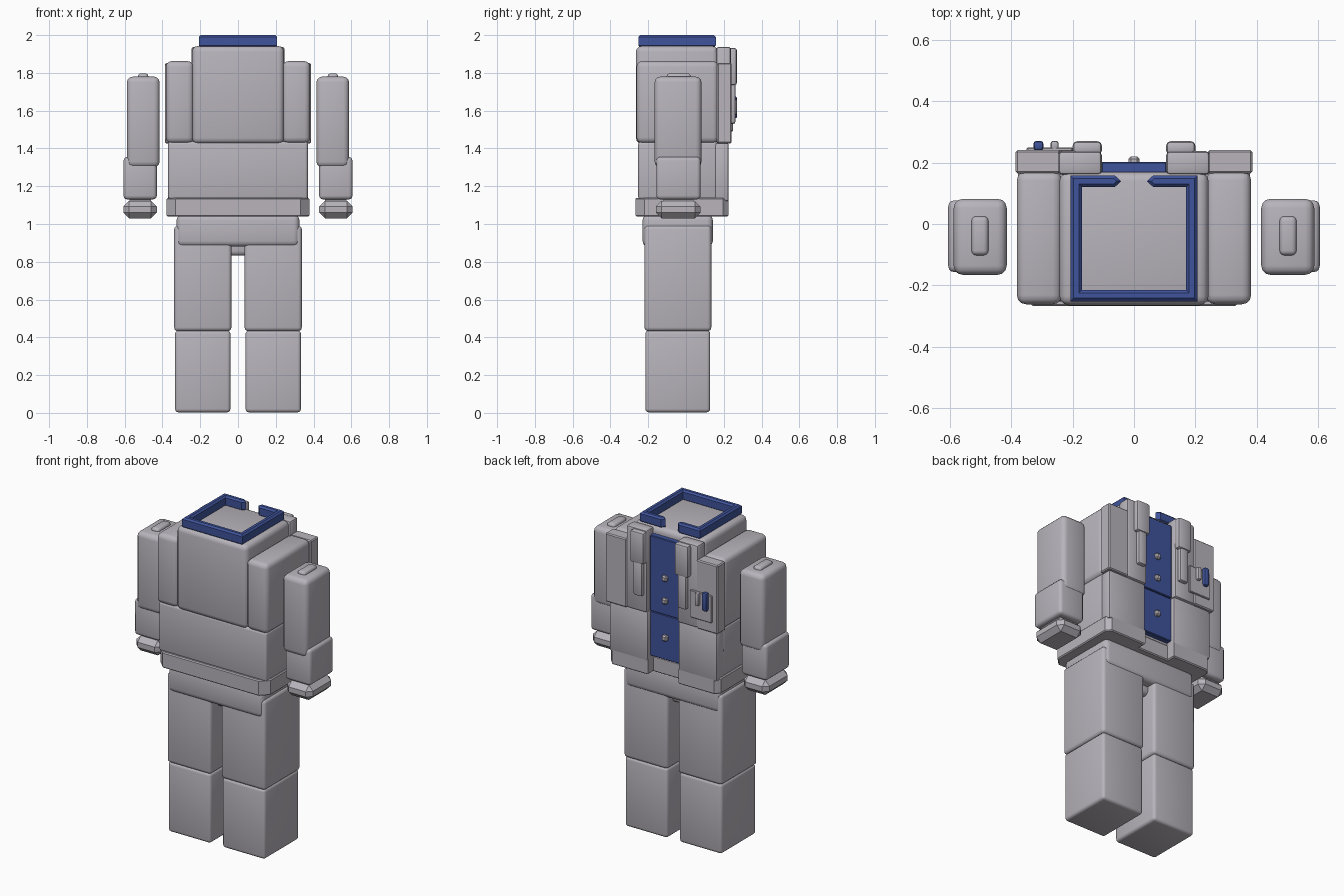
import bpy, bmesh, math
from mathutils import Vector

if "Cube" in bpy.data.objects:
    bpy.data.objects.remove(bpy.data.objects["Cube"])


def material(name, rgb):
    m = bpy.data.materials.new(name)
    m.diffuse_color = (*rgb, 1)
    m.use_nodes = True
    m.node_tree.nodes["Principled BSDF"].inputs["Base Color"].default_value = m.diffuse_color
    return m


GREY = material("warm_grey", (0.48, 0.455, 0.50))
BLUE = material("royal_blue", (0.05, 0.088, 0.33))


def finish(bm, name, mat):
    bmesh.ops.recalc_face_normals(bm, faces=bm.faces)
    me = bpy.data.meshes.new(name)
    bm.to_mesh(me)
    bm.free()
    me.materials.append(mat)
    ob = bpy.data.objects.new(name, me)
    bpy.context.collection.objects.link(ob)
    bpy.ops.object.select_all(action='DESELECT')
    ob.select_set(True)
    bpy.context.view_layer.objects.active = ob
    return ob


def box(name, x, y, z, bevel=0.02, seg=3, mat=GREY):
    """Rounded box from x, y and z ranges."""
    bm = bmesh.new()
    bmesh.ops.create_cube(bm, size=1)
    for v in bm.verts:
        v.co = Vector([r[0] if c < 0 else r[1] for c, r in zip(v.co, (x, y, z))])
    if bevel:
        bmesh.ops.bevel(bm, geom=bm.edges[:], offset=bevel, segments=seg,
                        profile=0.5, affect='EDGES')
    ob = finish(bm, name, mat)
    if seg > 1:
        bpy.ops.object.shade_smooth_by_angle(angle=math.radians(40))
    return ob


def pair(name, x, *args, **kw):
    """The same box on both sides of the body."""
    box("right_" + name, x, *args, **kw)
    box("left_" + name, (-x[1], -x[0]), *args, **kw)


def prism(name, outline, z0, z1, bevel, mat=GREY):
    """Upright extrusion of a flat outline."""
    bm = bmesh.new()
    f = bm.faces.new([bm.verts.new((px, py, z0)) for px, py in outline])
    up = bmesh.ops.extrude_face_region(bm, geom=[f])
    for v in up['geom']:
        if isinstance(v, bmesh.types.BMVert):
            v.co.z = z1
    bmesh.ops.recalc_face_normals(bm, faces=bm.faces)
    if bevel:
        caps = [e for e in bm.edges if abs(e.verts[0].co.z - e.verts[1].co.z) < 1e-5]
        bmesh.ops.bevel(bm, geom=caps, offset=bevel, segments=1, affect='EDGES')
    return finish(bm, name, mat)


# Legs and pelvis
pair("shin", (0.04, 0.333), (-0.215, 0.128), (0.003, 0.437), 0.018)
pair("thigh", (0.035, 0.338), (-0.22, 0.134), (0.433, 0.992), 0.02)
box("pelvis", (-0.325, 0.325), (-0.23, 0.142), (0.88, 1.05), 0.03)
box("crotch", (-0.06, 0.06), (-0.15, 0.08), (0.832, 0.95), 0.025)

# Belt with cut front corners, plus the two raised rear halves
prism("belt", [(-0.33, -0.268), (0.33, -0.268), (0.378, -0.22), (0.378, 0.17),
               (-0.378, 0.17), (-0.378, -0.22)], 1.04, 1.138, 0.006)
for s, side in ((1, "right"), (-1, "left")):
    prism(side + "_belt_back", [(s * 0.105, 0.15), (s * 0.378, 0.15), (s * 0.378, 0.195),
                                (s * 0.35, 0.225), (s * 0.105, 0.225)], 1.04, 1.138, 0.006)

# Torso
box("waist", (-0.37, 0.37), (-0.253, 0.165), (1.13, 1.436), 0.015)
box("chest", (-0.243, 0.243), (-0.265, 0.17), (1.425, 1.942), 0.03)
pair("shoulder", (0.235, 0.382), (-0.262, 0.172), (1.428, 1.862), 0.03)

# Rear jacket panels
pair("lower_panel", (0.105, 0.37), (0.15, 0.226), (1.12, 1.43), 0.012, seg=2)
pair("inner_panel", (0.105, 0.247), (0.16, 0.238), (1.427, 1.938), 0.014, seg=2)
pair("outer_panel", (0.24, 0.386), (0.165, 0.241), (1.427, 1.853), 0.006, seg=1)

# Blue front placket and its buttons
box("upper_placket", (-0.107, 0.107), (0.16, 0.203), (1.43, 1.9), 0.004, 1, BLUE)
box("lower_placket", (-0.107, 0.107), (0.155, 0.199), (1.15, 1.428), 0.004, 1, BLUE)
for i, z in enumerate((1.29, 1.52, 1.66)):
    box("button_%d" % (i + 1), (-0.018, 0.018), (0.19, 0.22),
        (z - 0.018, z + 0.018), 0.008, 1)

# Strap pads with narrower tabs hanging below
pair("strap_pad", (0.105, 0.2), (0.225, 0.27), (1.735, 1.932), 0.014, seg=2)
pair("strap_tab", (0.122, 0.182), (0.225, 0.262), (1.53, 1.75), 0.012, seg=2)

# Pocket with two pens
box("pocket", (-0.35, -0.2), (0.235, 0.25), (1.49, 1.66), 0.004, 1)
box("blue_pen", (-0.328, -0.295), (0.24, 0.271), (1.56, 1.675), 0.01, 2, BLUE)
box("grey_pen", (-0.272, -0.246), (0.24, 0.271), (1.58, 1.66), 0.008, 2)

# Arms
pair("upper_arm", (0.415, 0.588), (-0.166, 0.082), (1.3, 1.78), 0.03)
pair("arm_cap", (0.475, 0.53), (-0.102, 0.025), (1.765, 1.797), 0.015)
pair("forearm", (0.43, 0.606), (-0.157, 0.077), (1.13, 1.355), 0.02)
pair("wrist", (0.46, 0.575), (-0.12, 0.04), (1.1, 1.15), 0)
pair("hand", (0.43, 0.607), (-0.16, 0.077), (1.03, 1.122), 0.03, seg=1)

# Collar: a thick open frame with tapered ends, swept as mitred ring halves
OX, Y0, Y1, T, G = 0.207, -0.252, 0.158, 0.037, 0.042
half = [(0, Y0), (OX, Y0), (OX, Y1), (G + 0.02, Y1), (G, Y1 - T / 2),
        (G + 0.02, Y1 - T), (OX - T, Y1 - T), (OX - T, Y0 + T), (0, Y0 + T)]
outline = half + [(-x, y) for x, y in reversed(half[1:-1])]
prism("collar", outline, 1.935, 2.0, 0.01, BLUE)
